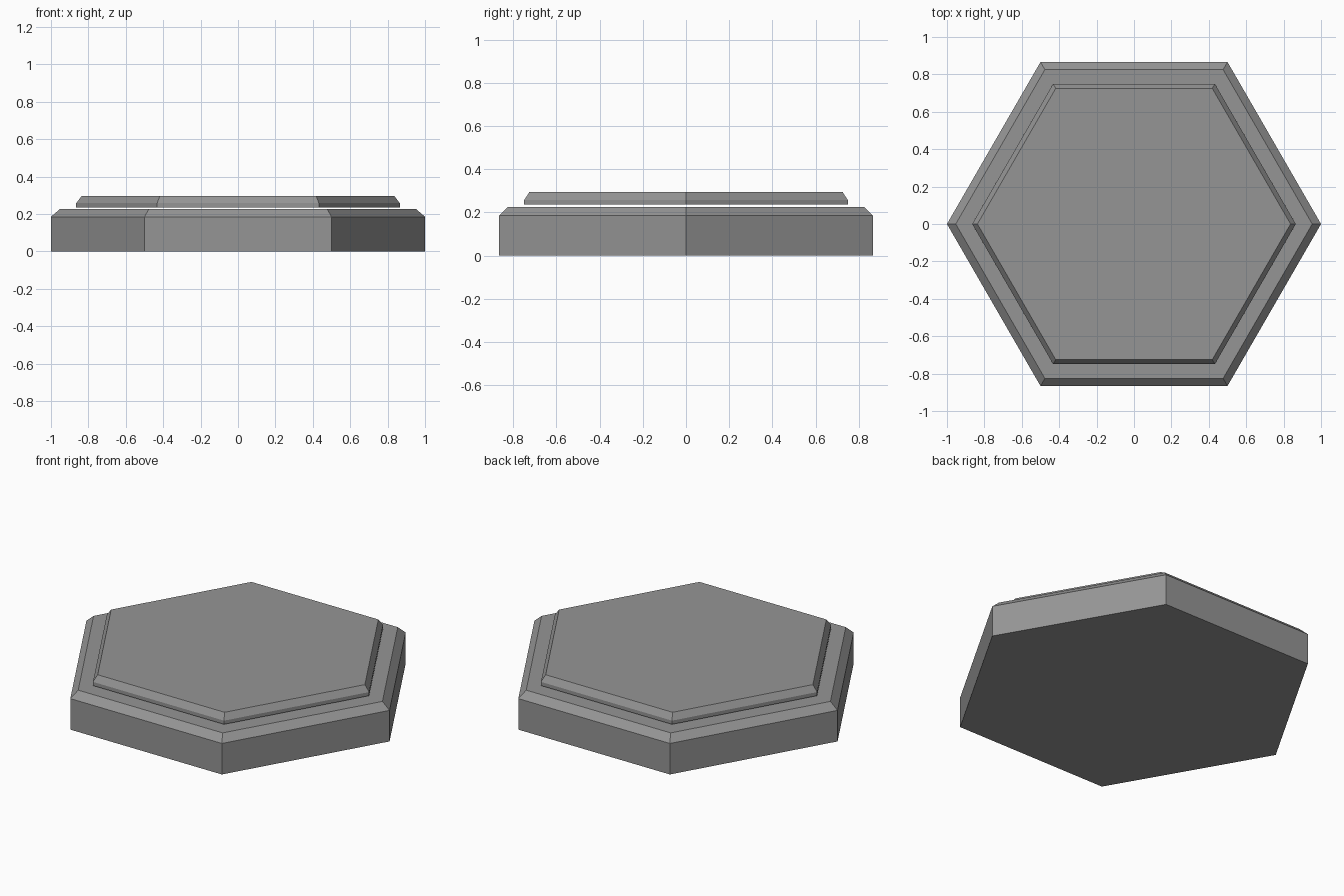
import bpy
import bmesh
from math import cos, sin, radians

cube = bpy.data.objects.get("Cube")
if cube:
    bpy.data.objects.remove(cube, do_unlink=True)

stone = bpy.data.materials.new("mid_grey")
stone.use_nodes = True
GREY = (0.3, 0.3, 0.3, 1.0)
stone.diffuse_color = GREY
stone.node_tree.nodes["Principled BSDF"].inputs["Base Color"].default_value = GREY


def hex_slab(name, profile):
    """Closed hexagonal slab from (corner radius, height) rings, bottom to top."""
    bm = bmesh.new()
    rings = [[bm.verts.new((r * cos(radians(60 * i)), r * sin(radians(60 * i)), z))
              for i in range(6)] for r, z in profile]
    for low, high in zip(rings, rings[1:]):
        for i in range(6):
            j = (i + 1) % 6
            bm.faces.new((low[i], low[j], high[j], high[i]))
    bm.faces.new(rings[0][::-1])
    bm.faces.new(rings[-1])
    mesh = bpy.data.meshes.new(name)
    bm.to_mesh(mesh)
    bm.free()
    mesh.materials.append(stone)
    obj = bpy.data.objects.new(name, mesh)
    bpy.context.collection.objects.link(obj)
    return obj


# Thick base with a chamfered rim
hex_slab("base_slab", [(1.0, 0.0), (1.0, 0.185), (0.953, 0.226)])

# Thin chamfered plate floating just above the base
hex_slab("top_plate", [(0.865, 0.236), (0.865, 0.258), (0.837, 0.295)])
